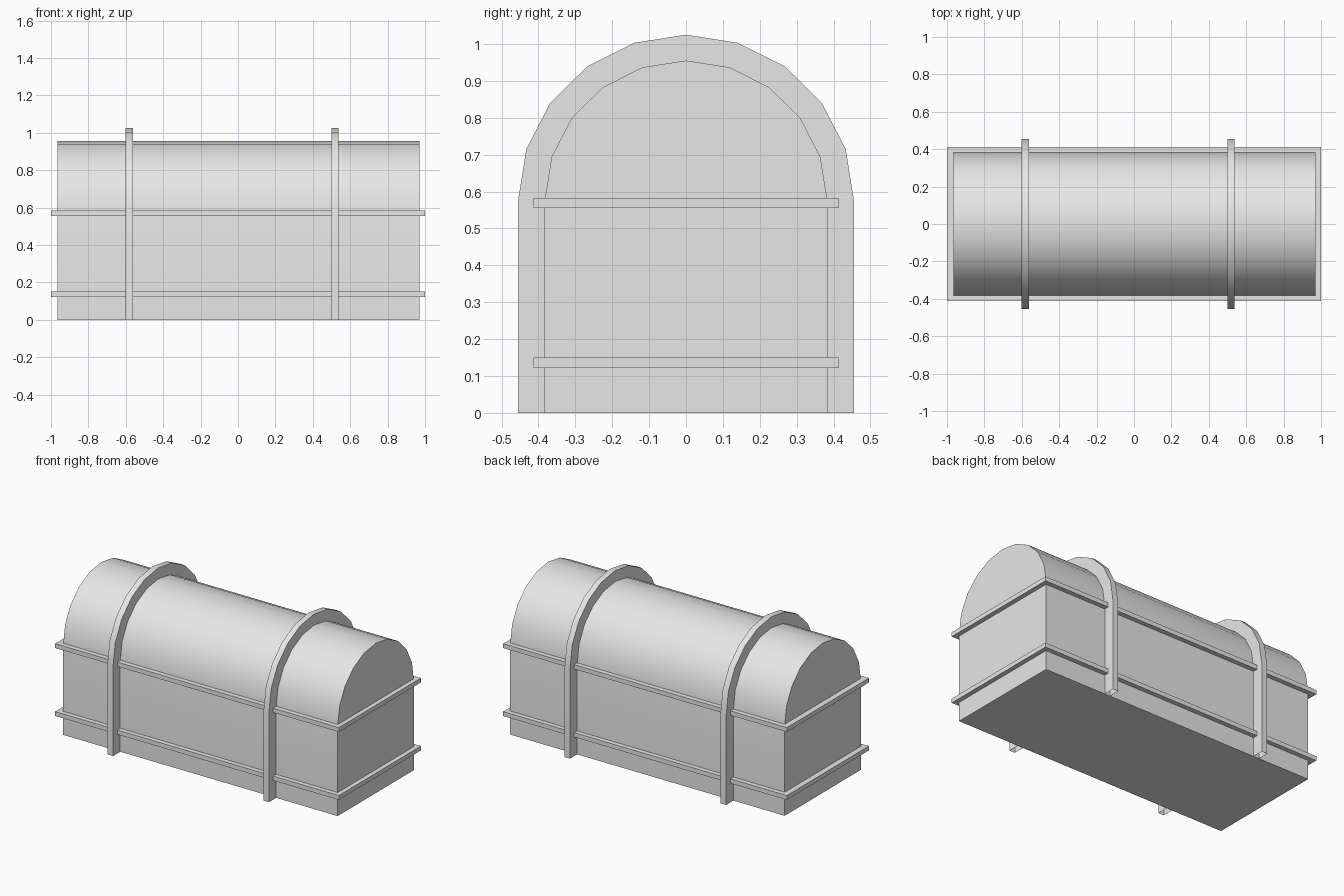
import bpy, bmesh, math

cube = bpy.data.objects.get("Cube")
if cube:
    bpy.data.objects.remove(cube, do_unlink=True)

GREY = (0.8, 0.8, 0.8, 1.0)
grey = bpy.data.materials.new("plain grey")
grey.use_nodes = True
grey.diffuse_color = GREY
grey.node_tree.nodes["Principled BSDF"].inputs["Base Color"].default_value = GREY

SPRING = 0.577   # height where the lid starts to curve
STEPS = 10       # flat segments round the lid


def finish(bm, name):
    bmesh.ops.recalc_face_normals(bm, faces=bm.faces)
    mesh = bpy.data.meshes.new(name)
    bm.to_mesh(mesh)
    bm.free()
    mesh.materials.append(grey)
    obj = bpy.data.objects.new(name, mesh)
    bpy.context.collection.objects.link(obj)
    bpy.ops.object.select_all(action="DESELECT")
    obj.select_set(True)
    bpy.context.view_layer.objects.active = obj
    bpy.ops.object.shade_smooth_by_angle(angle=math.radians(30))
    return obj


def arch(half_width, rise):
    """Outline from one foot, over the rounded top, to the other foot."""
    curve = [(half_width * math.cos(math.pi * i / STEPS),
              SPRING + rise * math.sin(math.pi * i / STEPS))
             for i in range(STEPS + 1)]
    return [(half_width, 0)] + curve + [(-half_width, 0)]


def ring(bm, x, outline):
    return [bm.verts.new((x, y, z)) for y, z in outline]


def chest_body(name, x0, x1):
    bm = bmesh.new()
    face = bm.faces.new(ring(bm, x0, arch(0.383, 0.378)))
    moved = bmesh.ops.extrude_face_region(bm, geom=[face], use_keep_orig=True)
    verts = [v for v in moved["geom"] if isinstance(v, bmesh.types.BMVert)]
    bmesh.ops.translate(bm, verts=verts, vec=(x1 - x0, 0, 0))
    return finish(bm, name)


def strap(name, x0, x1):
    """Raised hoop over the chest, open at its feet and against the body."""
    bm = bmesh.new()
    outer, inner = arch(0.455, 0.448), arch(0.38, 0.373)
    rows = [ring(bm, x0, inner), ring(bm, x0, outer),
            ring(bm, x1, outer), ring(bm, x1, inner)]
    for a, b in zip(rows, rows[1:]):
        for i in range(len(a) - 1):
            bm.faces.new((a[i], a[i + 1], b[i + 1], b[i]))
    return finish(bm, name)


def rail(name, z0, z1):
    bm = bmesh.new()
    bmesh.ops.create_cube(bm, size=1)
    bmesh.ops.scale(bm, verts=bm.verts, vec=(2, 0.826, z1 - z0))
    bmesh.ops.translate(bm, verts=bm.verts, vec=(0, 0, (z0 + z1) / 2))
    return finish(bm, name)


# Box and barrel lid
chest_body("chest_body", -0.964, 0.971)

# Horizontal rails round the box
rail("lower_rail", 0.122, 0.15)
rail("upper_rail", 0.555, 0.583)

# Upright straps over the lid
strap("right_strap", -0.602, -0.562)
strap("left_strap", 0.499, 0.537)
